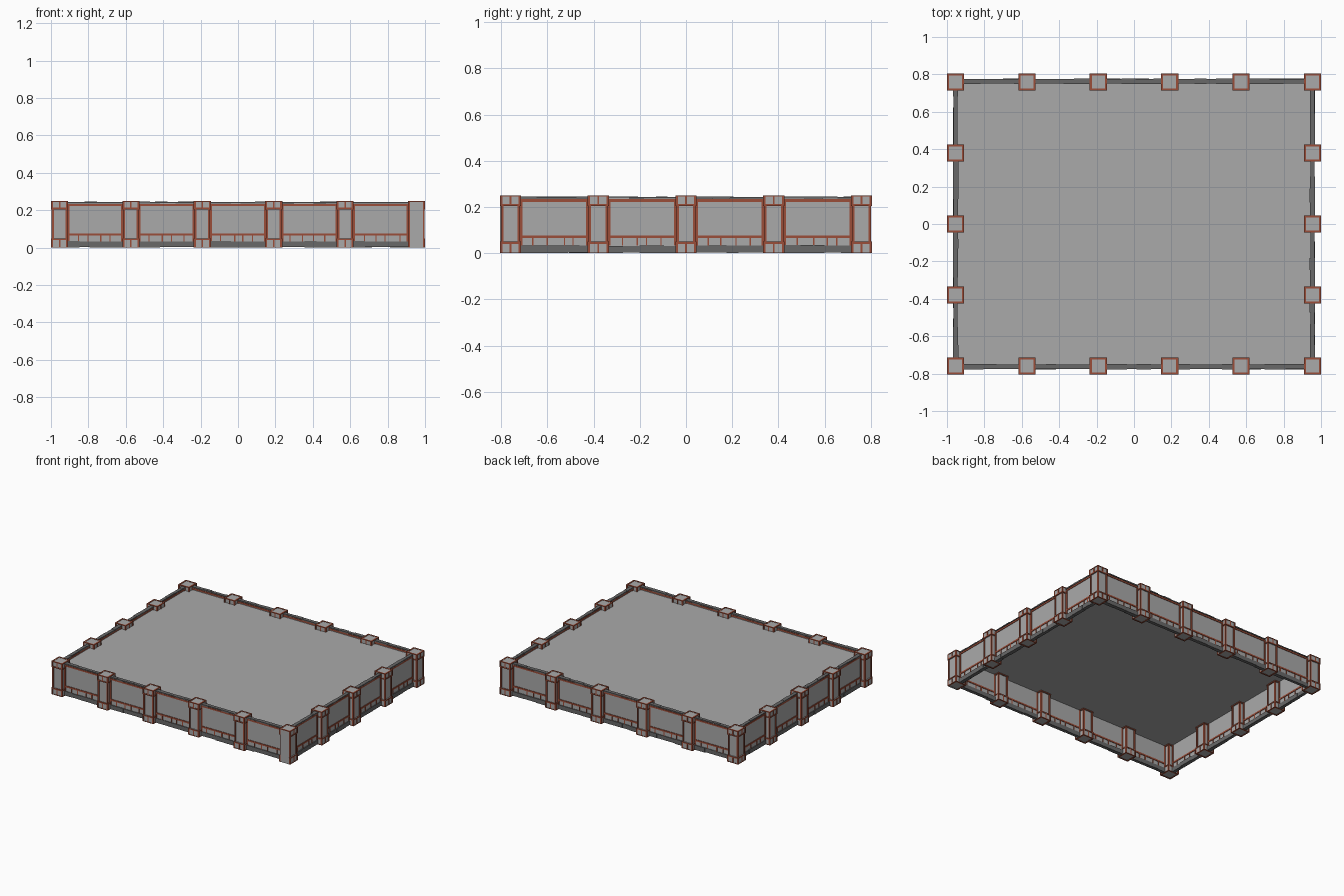
import bpy, bmesh, math, random
from mathutils import Vector

random.seed(4)
if "Cube" in bpy.data.objects:
    bpy.data.objects.remove(bpy.data.objects["Cube"])


def material(name, color):
    m = bpy.data.materials.new(name)
    m.use_nodes = True
    m.diffuse_color = (*color, 1)
    m.node_tree.nodes["Principled BSDF"].inputs["Base Color"].default_value = (*color, 1)
    return m


MATS = [material("light_stone", (0.40, 0.40, 0.40)),
        material("dark_stone", (0.14, 0.14, 0.14)),
        material("rust_red", (0.33, 0.075, 0.04))]
STONE, DARK, RED = range(3)


def box(bm, x, y, z, mat):
    """Box from (min, max) pairs."""
    verts = bmesh.ops.create_cube(bm, size=1)["verts"]
    for v in verts:
        v.co = Vector([(a + b) / 2 + c * (b - a) for (a, b), c in zip((x, y, z), v.co)])
    for f in {f for v in verts for f in v.link_faces}:
        f.material_index = mat


def to_mesh(bm, name):
    mesh = bpy.data.meshes.new(name)
    bm.to_mesh(mesh)
    bm.free()
    for m in MATS:
        mesh.materials.append(m)
    return mesh


def place(mesh, name, loc, turn=0):
    ob = bpy.data.objects.new(name, mesh)
    ob.location = loc
    ob.rotation_euler.z = turn
    bpy.context.collection.objects.link(ob)


TOP, HALF, BAR = 0.25, 0.046, 0.011
PLINTH, NECK = 0.05, 0.205     # heights of the red bands on a post


def post_mesh(name, plain_front=False):
    bm = bmesh.new()
    box(bm, (-0.037, 0.037), (-0.037, 0.037), (0.002, TOP - 0.002), STONE)
    # wider stone at foot and head
    for z in ((0.002, PLINTH), (NECK, TOP - 0.002)):
        box(bm, (-0.043, 0.043), (-0.043, 0.043), z, STONE)
    # corner strips: shaft slightly narrower than foot and head
    for h, z in ((HALF, (0, PLINTH)), (HALF - 0.004, (PLINTH, NECK)), (HALF, (NECK, TOP))):
        for sx in (-1, 1):
            for sy in (-1, 1):
                box(bm, sorted((sx * h, sx * (h - BAR))),
                    sorted((sy * h, sy * (h - BAR))), z, RED)
    # bands around the post and short centre strips
    for side in range(4):
        start = len(bm.verts)
        bm.verts.ensure_lookup_table()
        front = (-HALF, -HALF + BAR)
        inner = (-HALF + BAR, HALF - BAR)
        box(bm, inner, front, (TOP - 0.005, TOP), RED)
        if not (plain_front and side == 0):
            for z in (PLINTH - 0.009, NECK):
                box(bm, inner, front, (z, z + 0.009), RED)
            for z in ((0, PLINTH - 0.009), (NECK + 0.009, TOP - 0.005)):
                box(bm, (-0.004, 0.004), front, z, RED)
            box(bm, inner, front, (0, 0.004), RED)
        else:
            box(bm, inner, front, (0, TOP - 0.005), STONE)
        bm.verts.ensure_lookup_table()
        for v in bm.verts[start:]:
            for _ in range(side):
                v.co.x, v.co.y = -v.co.y, v.co.x
    return to_mesh(bm, name)


def rough_course(bm, half, z0, z1):
    """Row of dark stones with slightly uneven sizes."""
    x = -half
    while x < half - 0.001:
        end = min(half, x + random.uniform(0.05, 0.12))
        if half - end < 0.03:
            end = half
        w = random.uniform(0.011, 0.015)
        low = z0 + random.uniform(0, 0.004)
        high = z1 - random.uniform(0, 0.003)
        box(bm, (x, end), (-w, w), (low, high), DARK)
        x = end


def bay_mesh(length):
    bm = bmesh.new()
    h = length / 2
    inner = h - 0.012
    box(bm, (-h, h), (-0.007, 0.007), (0.02, 0.24), STONE)
    rough_course(bm, h, 0.0, 0.035)
    rough_course(bm, h, 0.234, 0.246)
    red = (-0.011, 0.011)
    # frame around the panel
    for z in ((0.065, 0.077), (0.222, 0.234)):
        box(bm, (-h, h), red, z, RED)
    for s in (-1, 1):
        box(bm, sorted((s * h, s * inner)), red, (0.033, 0.222), RED)
    # uneven joints of the brick row
    for i in range(1, 5):
        x = -h + length * i / 5 + random.uniform(-0.014, 0.014)
        box(bm, (x - 0.003, x + 0.003), red, (0.034, 0.065), RED)
    return to_mesh(bm, "wall_bay")


# Posts and walls around the rectangle
X, Y, NX, NY = 0.954, 0.759, 5, 4
PX, PY = 2 * X / NX, 2 * Y / NY
post = post_mesh("post")
corner = post_mesh("plain_corner_post", True)

for i in range(NX + 1):
    for j in range(NY + 1):
        if i in (0, NX) or j in (0, NY):
            is_plain = i == NX and j == 0
            place(corner if is_plain else post, "corner_post" if is_plain else "post",
                  (-X + i * PX, -Y + j * PY, 0))

for s, side in ((-1, "front"), (1, "back")):
    for i in range(NX):
        place(bay_mesh(PX - 0.08), side + "_wall", (-X + (i + 0.5) * PX, s * (Y + 0.004), 0))
for s, side in ((-1, "right"), (1, "left")):
    for j in range(NY):
        place(bay_mesh(PY - 0.08), side + "_wall", (s * X, -Y + (j + 0.5) * PY, 0), math.pi / 2)

# Raised deck between the walls
bm = bmesh.new()
box(bm, (-X, X), (-Y, Y), (0.212, 0.217), STONE)
place(to_mesh(bm, "deck"), "deck", (0, 0, 0))
